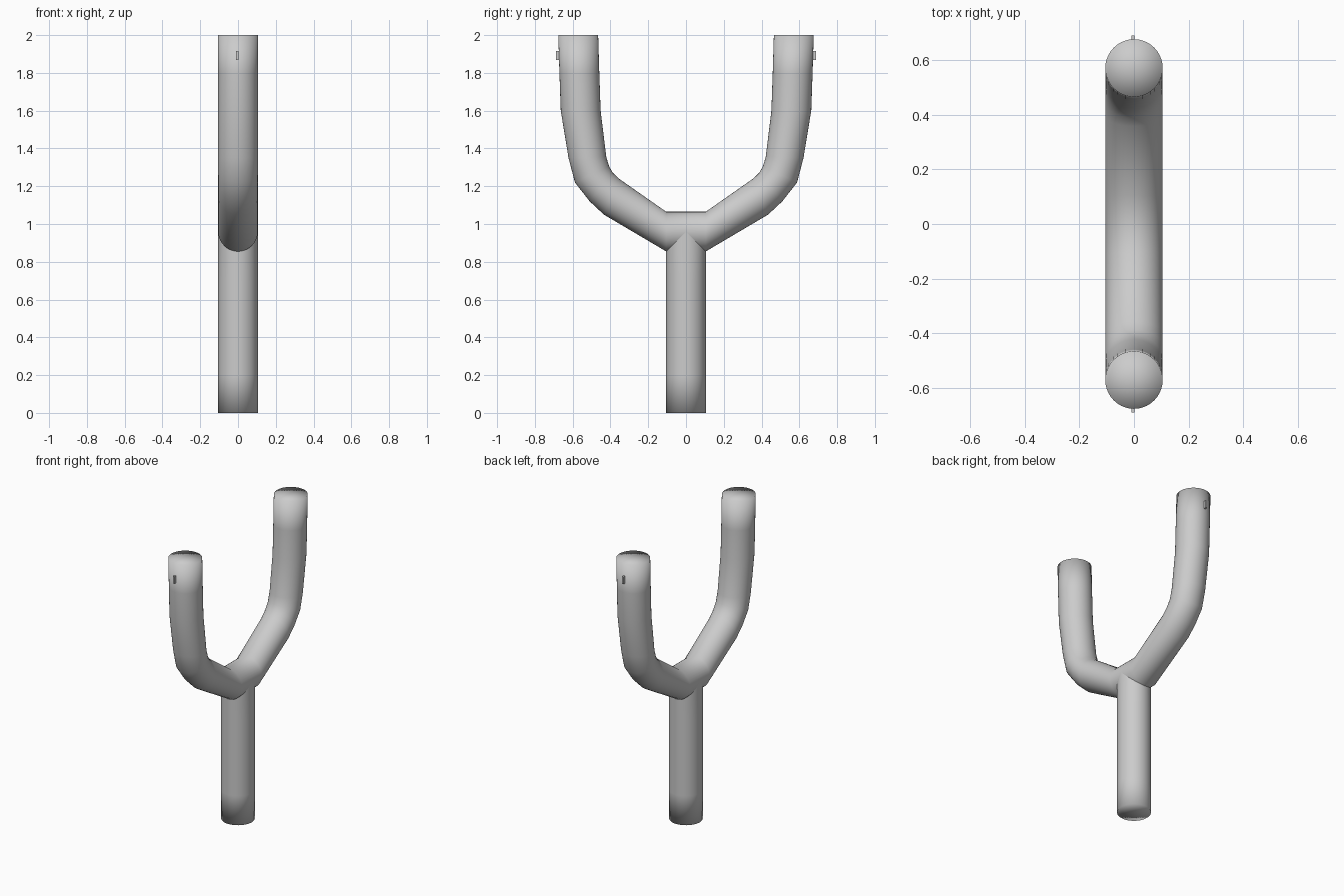
import bpy, bmesh, math
from mathutils import Vector

cube = bpy.data.objects.get("Cube")
if cube:
    bpy.data.objects.remove(cube, do_unlink=True)

RADIUS = 0.105
SIDES = 40
JOINT_Z = 0.96

grey = bpy.data.materials.new("plain grey")
grey.use_nodes = True
grey.diffuse_color = (0.6, 0.6, 0.6, 1)
grey.node_tree.nodes["Principled BSDF"].inputs["Base Color"].default_value = (0.6, 0.6, 0.6, 1)


def add_object(name, bm, smooth):
    bmesh.ops.recalc_face_normals(bm, faces=bm.faces)
    for face in bm.faces:
        face.smooth = smooth
    mesh = bpy.data.meshes.new(name)
    bm.to_mesh(mesh)
    bm.free()
    mesh.materials.append(grey)
    obj = bpy.data.objects.new(name, mesh)
    bpy.context.scene.collection.objects.link(obj)
    return obj


def loft(name, rings, cap_start, cap_end):
    """Skin a list of rings and close the chosen ends with a soft-shaded fan."""
    bm = bmesh.new()
    loops = [[bm.verts.new(p) for p in ring] for ring in rings]
    for a, b in zip(loops, loops[1:]):
        for i in range(SIDES):
            j = (i + 1) % SIDES
            bm.faces.new((a[i], a[j], b[j], b[i]))
    for loop, wanted in ((loops[0], cap_start), (loops[-1], cap_end)):
        if wanted:
            centre = bm.verts.new(sum((v.co for v in loop), Vector()) / SIDES)
            for i in range(SIDES):
                bm.faces.new((loop[i], loop[(i + 1) % SIDES], centre))
    return add_object(name, bm, True)


def fork_ring(inner, outer, side):
    """Cross-section spanning an inner and an outer (y, z) point."""
    a = Vector((0, inner[0] * side, inner[1]))
    b = Vector((0, outer[0] * side, outer[1]))
    mid, half = (a + b) / 2, (a - b) / 2
    ring = []
    for i in range(SIDES):
        t = math.tau * i / SIDES
        ring.append(mid + half * math.cos(t) + Vector((RADIUS * math.sin(t), 0, 0)))
    return ring


# Forked pipe: inner and outer bend points from the joint up to the tip
bends = [
    ((0.105, 1.065), (0.105, 0.855)),
    ((0.358, 1.242), (0.435, 1.05)),
    ((0.388, 1.272), (0.51, 1.12)),
    ((0.407, 1.305), (0.588, 1.22)),
    ((0.422, 1.355), (0.622, 1.35)),
    ((0.452, 1.6), (0.663, 1.6)),
    ((0.459, 1.8), (0.67, 1.8)),
    ((0.465, 2.0), (0.676, 2.0)),
]
rings = [fork_ring(i, o, -1) for i, o in reversed(bends)]
rings += [fork_ring(i, o, 1) for i, o in bends]
loft("forked_pipe", rings, True, True)


# Upright stem with its top mitred into the fork
def stem_ring(height):
    ring = []
    for i in range(SIDES):
        t = math.tau * i / SIDES
        x, y = RADIUS * math.cos(t), RADIUS * math.sin(t)
        ring.append(Vector((x, y, JOINT_Z - abs(y) if height is None else height)))
    return ring


loft("stem", [stem_ring(0), stem_ring(0.2), stem_ring(0.7), stem_ring(None)], True, False)

# Small tabs on the outside of each tip
for name, side in (("front_tab", -1), ("back_tab", 1)):
    bm = bmesh.new()
    bmesh.ops.create_cube(bm, size=1)
    for v in bm.verts:
        v.co = Vector((v.co.x * 0.012 - 0.004, v.co.y * 0.03 + 0.674 * side, v.co.z * 0.05 + 1.892))
    add_object(name, bm, False)
